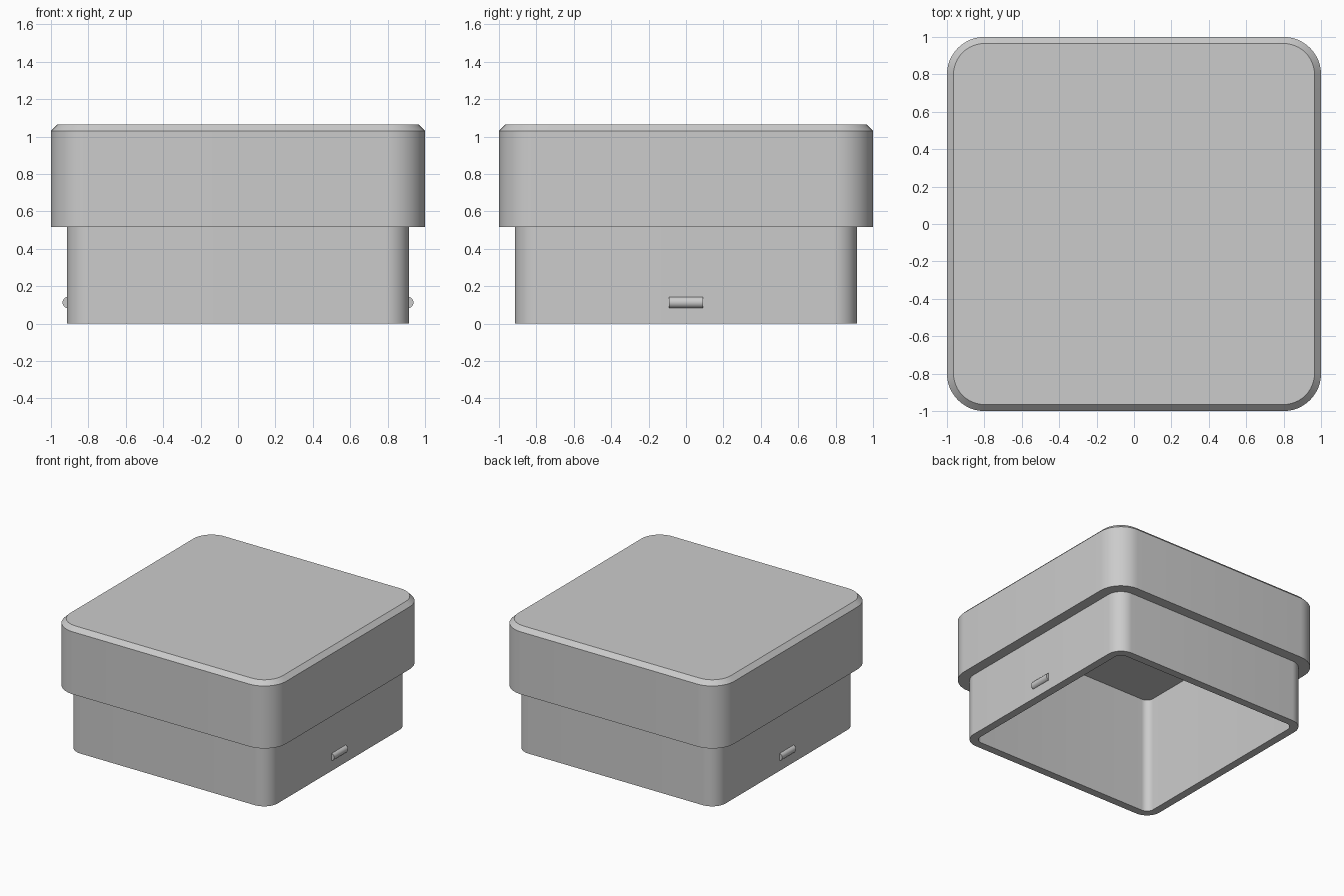
import bpy
import bmesh
from math import cos, sin, pi
from mathutils import Matrix

if "Cube" in bpy.data.objects:
    bpy.data.objects.remove(bpy.data.objects["Cube"])

CORNER_STEPS = 12

# One plain grey plastic
grey = bpy.data.materials.new("light_grey_plastic")
grey.use_nodes = True
colour = (0.6, 0.6, 0.6, 1)
grey.diffuse_color = colour
grey.node_tree.nodes["Principled BSDF"].inputs["Base Color"].default_value = colour


def finish(name, bm):
    bmesh.ops.recalc_face_normals(bm, faces=bm.faces)
    mesh = bpy.data.meshes.new(name)
    bm.to_mesh(mesh)
    bm.free()
    mesh.materials.append(grey)
    obj = bpy.data.objects.new(name, mesh)
    bpy.context.collection.objects.link(obj)
    bpy.ops.object.select_all(action="DESELECT")
    obj.select_set(True)
    bpy.context.view_layer.objects.active = obj
    bpy.ops.object.shade_smooth_by_angle(angle=pi / 6)
    return obj


def rounded_square(bm, half, radius, z):
    """Ring of vertices around a square with round corners."""
    ring = []
    for corner in range(4):
        mid = (corner + 0.5) * pi / 2
        cx = (half - radius) * (1 if cos(mid) > 0 else -1)
        cy = (half - radius) * (1 if sin(mid) > 0 else -1)
        for i in range(CORNER_STEPS + 1):
            a = (corner + i / CORNER_STEPS) * pi / 2
            ring.append(bm.verts.new((cx + radius * cos(a), cy + radius * sin(a), z)))
    return ring


# Lid shell: from the hollow's ceiling, round the neck rim, up to the top
sections = [
    (0.85, 0.06, 0.965),
    (0.85, 0.06, 0),
    (0.915, 0.125, 0),
    (0.915, 0.125, 0.517),
    (1, 0.2, 0.517),
    (1, 0.2, 1.03),
    (0.965, 0.165, 1.065),
]
bm = bmesh.new()
rings = [rounded_square(bm, *s) for s in sections]
for low, high in zip(rings, rings[1:]):
    for i in range(len(low)):
        j = (i + 1) % len(low)
        bm.faces.new((low[i], low[j], high[j], high[i]))
bm.faces.new(rings[0])
bm.faces.new(rings[-1])
finish("lid_shell", bm)

# Small round snap ridges on both sides of the neck
for name, side in (("left_snap_ridge", 1), ("right_snap_ridge", -1)):
    bm = bmesh.new()
    bmesh.ops.create_cone(bm, cap_ends=True, segments=24, radius1=0.031,
                          radius2=0.031, depth=0.18,
                          matrix=Matrix.Rotation(pi / 2, 4, "X"))
    bmesh.ops.translate(bm, verts=bm.verts, vec=(side * 0.907, 0, 0.113))
    finish(name, bm)
